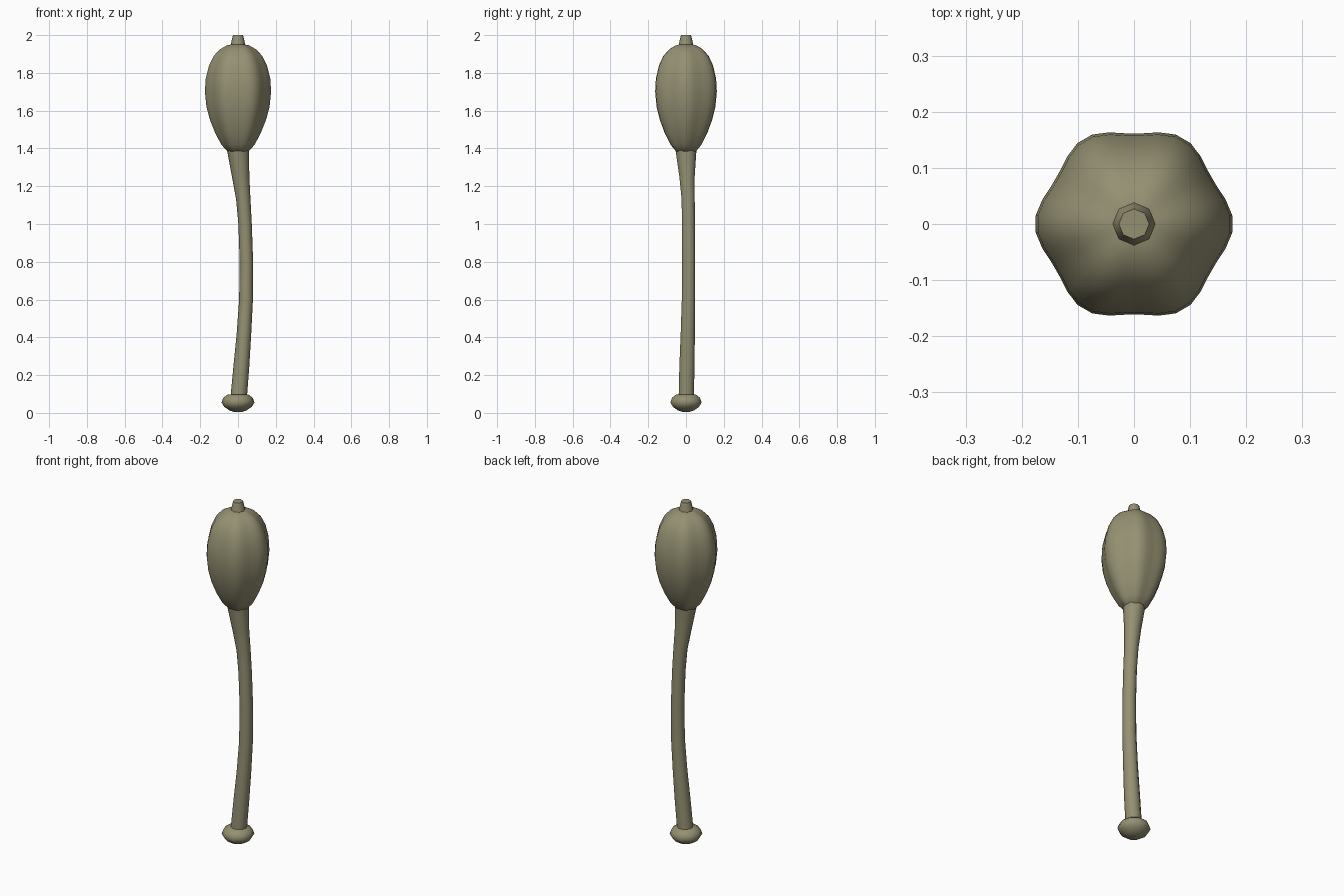
import bpy, bmesh
from math import sin, cos, pi

if "Cube" in bpy.data.objects:
    bpy.data.objects.remove(bpy.data.objects["Cube"])

olive = bpy.data.materials.new("dull_olive")
olive.use_nodes = True
colour = (0.30, 0.28, 0.17, 1)
olive.diffuse_color = colour
olive.node_tree.nodes["Principled BSDF"].inputs["Base Color"].default_value = colour


def loft(name, rings, sides, lobe=0.0, turn=0.0, sharp=40):
    """Skin a tube through rings of (x, y, z, radius x, radius y)."""
    bm = bmesh.new()
    loops = []
    for x, y, z, rx, ry in rings:
        loop = []
        for i in range(sides):
            a = 2 * pi * i / sides + turn
            k = 1 + lobe * cos(6 * a)
            loop.append(bm.verts.new((x + rx * k * cos(a), y + ry * k * sin(a), z)))
        loops.append(loop)
    for low, high in zip(loops, loops[1:]):
        for i in range(sides):
            j = (i + 1) % sides
            bm.faces.new((low[i], low[j], high[j], high[i]))
    bm.faces.new(loops[0][::-1])
    bm.faces.new(loops[-1])
    mesh = bpy.data.meshes.new(name)
    bm.to_mesh(mesh)
    bm.free()
    ob = bpy.data.objects.new(name, mesh)
    bpy.context.collection.objects.link(ob)
    mesh.materials.append(olive)
    bpy.ops.object.select_all(action="DESELECT")
    bpy.context.view_layer.objects.active = ob
    ob.select_set(True)
    bpy.ops.object.shade_smooth_by_angle(angle=sharp * pi / 180)
    return ob


def turned(profile):
    return [(0, 0, z, r, r) for z, r in profile]


# Rounded foot knob
loft("foot_knob", turned([(0.005, 0.02), (0.013, 0.045), (0.032, 0.073), (0.055, 0.087),
                          (0.08, 0.078), (0.097, 0.055), (0.1, 0.02)]), 10, sharp=60)

# Bowed stem, flaring under the pod: z, left edge, right edge, front edge, back edge
spans = [(0.08, -0.04, 0.047, -0.041, 0.044), (0.25, -0.024, 0.06, -0.037, 0.047),
         (0.42, -0.007, 0.07, -0.03, 0.049), (0.6, 0.006, 0.079, -0.024, 0.05),
         (0.8, 0.009, 0.08, -0.022, 0.05), (1.0, 0.002, 0.073, -0.023, 0.049),
         (1.13, -0.01, 0.066, -0.025, 0.048), (1.25, -0.032, 0.06, -0.037, 0.048),
         (1.39, -0.058, 0.058, -0.058, 0.058)]
loft("stem", [((a + b) / 2, (c + d) / 2, z, (b - a) / 2, (d - c) / 2)
              for z, a, b, c, d in spans], 10, sharp=60)

# Six-ribbed pod
loft("seed_pod", turned([(1.375, 0.03), (1.385, 0.055), (1.42, 0.085), (1.48, 0.116),
                         (1.55, 0.143), (1.62, 0.161), (1.7, 0.169), (1.77, 0.165),
                         (1.84, 0.148), (1.89, 0.124), (1.925, 0.092), (1.945, 0.058),
                         (1.952, 0.03)]), 36, lobe=0.047, turn=pi / 36, sharp=60)

# Tapered tip
loft("tip", turned([(1.94, 0.04), (1.97, 0.034), (2.0, 0.027)]), 8, sharp=60)
